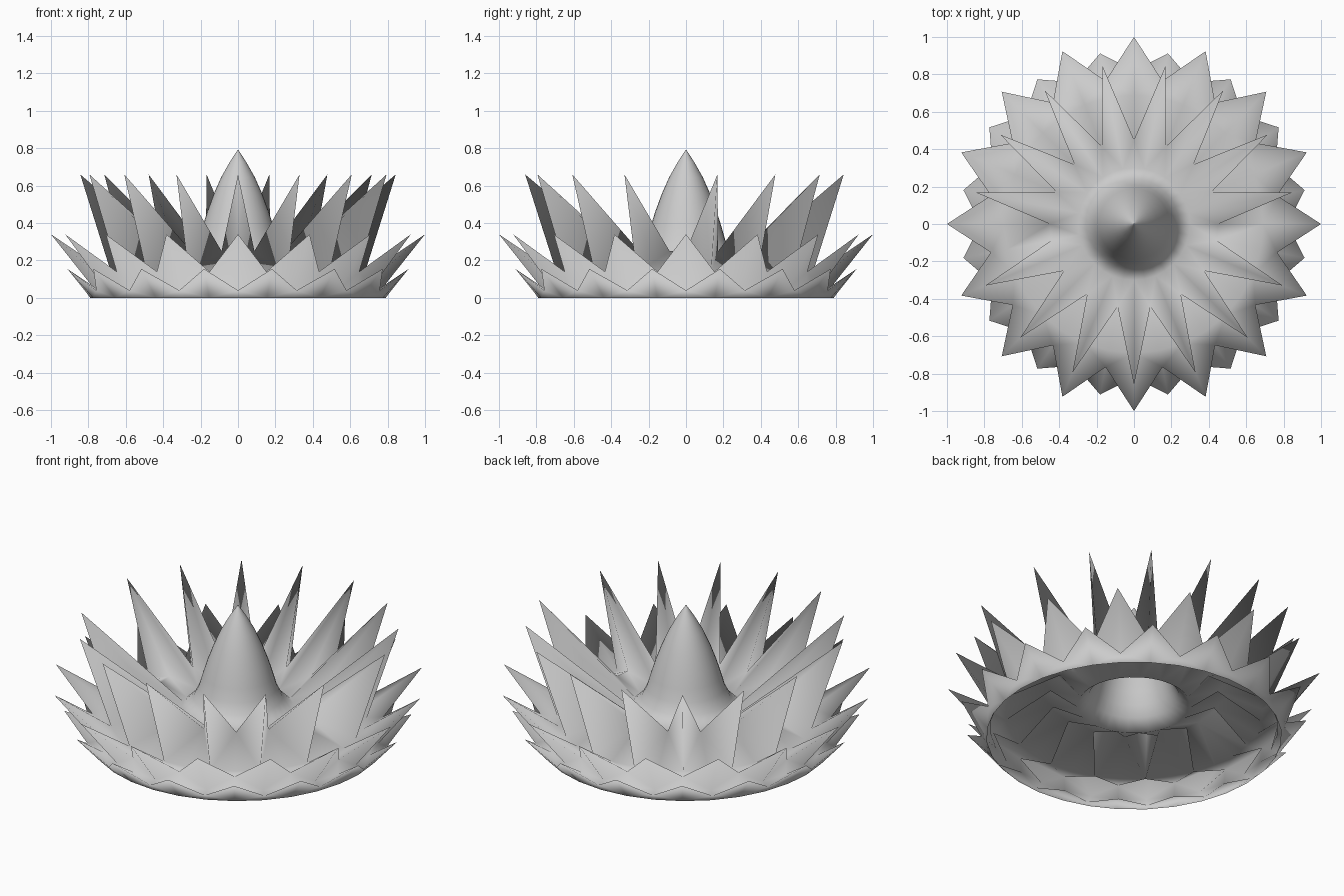
import bpy, math

if "Cube" in bpy.data.objects:
    bpy.data.objects.remove(bpy.data.objects["Cube"])

N = 32  # angular steps: a petal tip and a valley each half-pitch

def even(k):
    return k % 2 == 0

def odd(k):
    return k % 2 == 1

def inner_tip(k):
    # back half sits on odd steps, front half on even steps
    return odd(k) if k <= 16 else (even(k) and k >= 18)

def ring(r, z):
    return (r, z, r, z, None)

# rows from the foot rim inward: (tip_r, tip_z, valley_r, valley_z, tip test)
rows = [
    ring(0.79, 0.0),                           # foot rim
    (0.93, 0.155, 0.82, 0.04, odd),            # low outer petals
    ring(0.77, 0.05),
    (1.00, 0.34, 0.78, 0.14, even),            # middle petals
    ring(0.69, 0.13),
    (0.86, 0.66, 0.45, 0.25, inner_tip),       # tall inner petals
    ring(0.30, 0.19),                          # foot of the bud
]
# central pointed bud
rows += [ring(r, z) for r, z in [
    (0.24, 0.25), (0.21, 0.31), (0.19, 0.38), (0.165, 0.46),
    (0.13, 0.555), (0.09, 0.645), (0.045, 0.725), (0.002, 0.79)]]

verts, faces = [], []
for tr, tz, vr, vz, test in rows:
    for k in range(N):
        a = 2 * math.pi * k / N
        r, z = (tr, tz) if test and test(k) else (vr, vz)
        verts.append((r * math.cos(a), r * math.sin(a), z))

for i in range(len(rows) - 1):
    lo, hi = rows[i][4], rows[i + 1][4]
    for k in range(N):
        n = (k + 1) % N
        a, b, c, d = i * N + k, i * N + n, (i + 1) * N + n, (i + 1) * N + k
        if not lo and not hi:
            faces.append((a, b, c, d))
            continue
        # fold each quad so that every petal stays broad and symmetric
        diag_ac = hi(k) if hi else not lo(k)
        faces += [(a, b, c), (a, c, d)] if diag_ac else [(a, b, d), (b, c, d)]

mesh = bpy.data.meshes.new("layered_flower")
mesh.from_pydata(verts, [], faces)
flower = bpy.data.objects.new("layered_flower", mesh)
bpy.context.collection.objects.link(flower)
mesh.polygons.foreach_set("use_smooth", [True] * len(mesh.polygons))
mesh.update()
